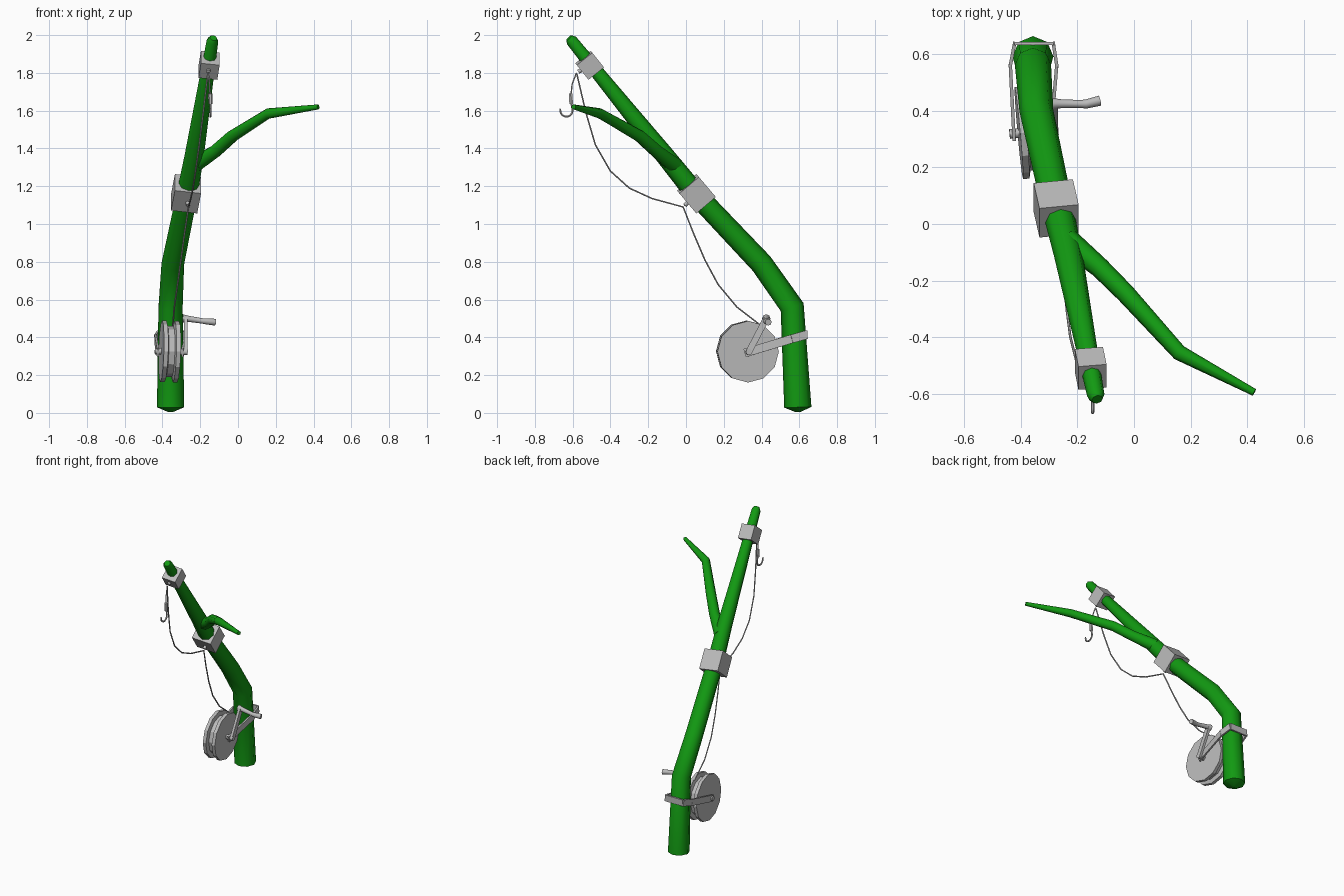
import bpy, bmesh, math
from mathutils import Vector, Matrix

if "Cube" in bpy.data.objects:
    bpy.data.objects.remove(bpy.data.objects["Cube"])


def material(name, rgb):
    m = bpy.data.materials.new(name)
    m.diffuse_color = (*rgb, 1)
    m.use_nodes = True
    m.node_tree.nodes["Principled BSDF"].inputs["Base Color"].default_value = m.diffuse_color
    return m


GREEN = material("branch green", (0.006, 0.32, 0.006))
METAL = material("light metal", (0.5, 0.5, 0.5))
X, Z = Vector((1, 0, 0)), Vector((0, 0, 1))


def finish(name, bm, mat, smooth=None):
    bmesh.ops.recalc_face_normals(bm, faces=bm.faces)
    mesh = bpy.data.meshes.new(name)
    bm.to_mesh(mesh)
    bm.free()
    mesh.materials.append(mat)
    ob = bpy.data.objects.new(name, mesh)
    bpy.context.collection.objects.link(ob)
    if smooth:
        bpy.ops.object.select_all(action='DESELECT')
        ob.select_set(True)
        bpy.context.view_layer.objects.active = ob
        bpy.ops.object.shade_smooth_by_angle(angle=math.radians(smooth))
    return ob


def tube(name, points, radii, mat, sides=8, ref=X, smooth=50):
    """Tapered tube through points, one radius per point."""
    pts = [Vector(p) for p in points]
    if not isinstance(radii, (list, tuple)):
        radii = [radii] * len(pts)
    bm = bmesh.new()
    rings = []
    for i, p in enumerate(pts):
        t = Vector()
        if i > 0:
            t += (p - pts[i - 1]).normalized()
        if i < len(pts) - 1:
            t += (pts[i + 1] - p).normalized()
        t.normalize()
        u = (ref - t * ref.dot(t)).normalized()
        v = t.cross(u)
        rings.append([bm.verts.new(p + radii[i] * (u * math.cos(a) + v * math.sin(a)))
                      for a in (math.tau * k / sides for k in range(sides))])
    for a, b in zip(rings, rings[1:]):
        for k in range(sides):
            j = (k + 1) % sides
            bm.faces.new((a[k], a[j], b[j], b[k]))
    bm.faces.new(rings[0])
    bm.faces.new(rings[-1])
    return finish(name, bm, mat, smooth)


def frame(origin, along, side=X):
    """Matrix whose z runs along a direction and x stays near side."""
    w = Vector(along).normalized()
    u = (side - w * side.dot(w)).normalized()
    m = Matrix((u, w.cross(u), w)).transposed().to_4x4()
    m.translation = Vector(origin)
    return m


def box(name, matrix, size, mat):
    bm = bmesh.new()
    bmesh.ops.create_cube(bm, size=1, matrix=matrix @ Matrix.Diagonal((*size, 1)))
    return finish(name, bm, mat)


# Bent rod, with a shallow point at the foot and a blunt tip
tube("rod",
     [(-.357, .592, .004), (-.357, .592, .03), (-.357, .562, .56), (-.345, .40, .79),
      (-.27, .055, 1.155), (-.232, -.11, 1.36), (-.135, -.605, 1.97), (-.13, -.62, 1.985)],
     [.012, .072, .064, .06, .056, .051, .031, .020], GREEN)

# Side twig
tube("side_twig",
     [(-.235, -.06, 1.31), (-.12, -.155, 1.385), (-.03, -.245, 1.465),
      (.16, -.455, 1.585), (.425, -.595, 1.62)],
     [.045, .036, .034, .028, .013], GREEN, ref=Z)

# Clamps with a line eyelet below each
CLAMPS = [("middle", (-.275, .055, 1.16), (.10, -.44, .52), (.14, .135, .14), (-.262, -.015, 1.09)),
          ("tip", (-.153, -.51, 1.84), (.09, -.44, .55), (.10, .105, .10), (-.158, -.58, 1.80))]
for label, pos, along, size, eye in CLAMPS:
    box(label + "_clamp", frame(pos, along), size, METAL)
    out = (Vector(eye) - Vector(pos)).normalized()
    e = Vector(eye)
    tube(label + "_eyelet_stem", [e - out * .04, e - out * .012], .011, METAL, 8)
    tube(label + "_eyelet", [e - X * .018, e + X * .018], .016, METAL, 8)

# Reel: profile spun around a slightly turned axle
HUB = Vector((-.362, .325, .325))
AXLE = Vector((.995, .09, -.03)).normalized()
bm = bmesh.new()
profile = [(0, -.045), (.163, -.045), (.163, -.022), (.135, -.016),
           (.135, .016), (.163, .022), (.163, .045), (0, .045)]
m = frame(HUB, AXLE, Z)
verts = [bm.verts.new(m @ Vector((r, 0, h))) for r, h in profile]
edges = [bm.edges.new(pair) for pair in zip(verts, verts[1:])]
bmesh.ops.spin(bm, geom=verts + edges, cent=HUB, axis=AXLE,
               angle=math.tau, steps=12, use_merge=True)
bmesh.ops.remove_doubles(bm, verts=bm.verts, dist=.0005)
finish("reel", bm, METAL)
tube("reel_axle", [HUB - AXLE * .078, HUB + AXLE * .095], .017, METAL, 8, Z)


# Bracket strip from both ends of the axle around the rod
def strip(name, a, b, height, thick):
    a, b = Vector(a), Vector(b)
    mat = frame((a + b) / 2, b - a, Z)
    box(name, mat, (height, thick, (b - a).length), METAL)


corners = [HUB - AXLE * .062 - Vector((0, .02, .006)), (-.437, .56, .392), (-.422, .638, .414),
           (-.285, .638, .414), (-.273, .56, .392), HUB + AXLE * .068 - Vector((0, .02, .006))]
for n, (a, b) in enumerate(zip(corners, corners[1:])):
    strip("bracket_strip_%d" % (n + 1), a, b, .045, .012)

# Crank arm and handle
crank_foot = HUB + AXLE * .085
crank_end = Vector((-.277, .425, .50))
strip("crank_arm", crank_foot, crank_end, .034, .018)
tube("crank_handle",
     [crank_end - X * .016, crank_end + Vector((.015, 0, -.002)), (-.19, .424, .487),
      (-.17, .424, .485), (-.12, .436, .48)],
     [.022, .016, .014, .016, .018], METAL, 8, Z)

# Line from reel through both eyelets to the hook
tube("line",
     [(-.345, .40, .46), (-.337, .27, .56), (-.32, .17, .68), (-.302, .10, .81),
      (-.283, .04, .95), (-.262, -.015, 1.09), (-.25, -.18, 1.135), (-.238, -.30, 1.19),
      (-.225, -.40, 1.28), (-.205, -.48, 1.42), (-.184, -.53, 1.59), (-.16, -.578, 1.795)],
     .0045, METAL, 6)
tube("hook_line", [(-.158, -.58, 1.80), (-.15, -.603, 1.74), (-.147, -.61, 1.67)], .004, METAL, 6)

# Hook with thicker shank
tube("hook_shank", [(-.147, -.611, 1.69), (-.146, -.608, 1.635)], .011, METAL, 6)
bend = [(-.146, -.633 + .033 * math.cos(a), 1.602 - .034 * math.sin(a))
        for a in (math.pi * k / 7 for k in range(8))]
tube("hook", [(-.146, -.608, 1.645)] + bend + [(-.146, -.667, 1.612)],
     [.006] * 9 + [.002], METAL, 6)
